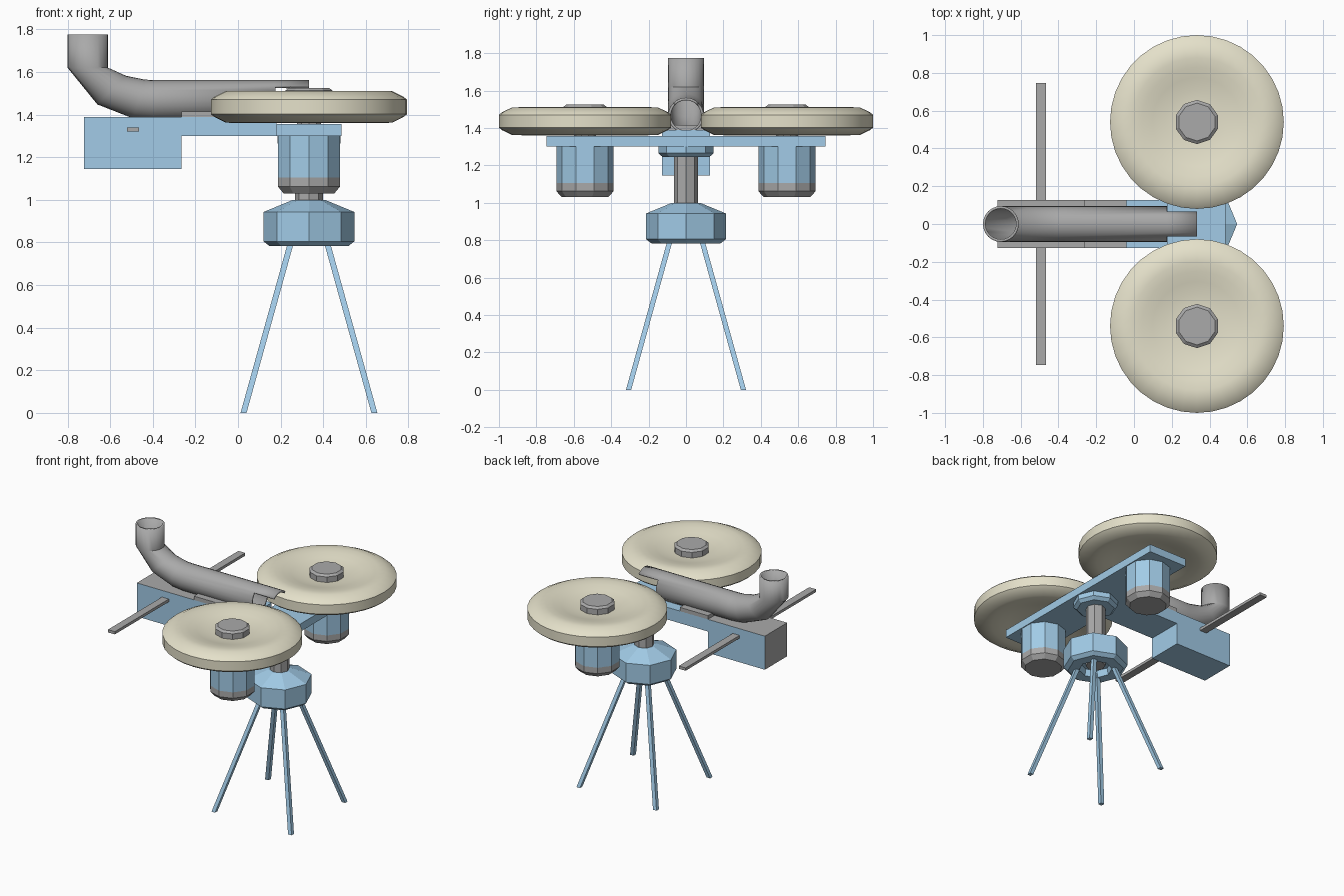
import bpy, bmesh
from math import sin, cos, pi, radians
from mathutils import Vector

if "Cube" in bpy.data.objects:
    bpy.data.objects.remove(bpy.data.objects["Cube"])


def material(name, rgb):
    m = bpy.data.materials.new(name)
    m.diffuse_color = (*rgb, 1)
    m.use_nodes = True
    m.node_tree.nodes["Principled BSDF"].inputs["Base Color"].default_value = m.diffuse_color
    return m


BLUE = material("blue_paint", (0.36, 0.60, 0.80))
TAN = material("tan_rubber", (0.78, 0.75, 0.59))
DARK = material("dark_grey", (0.40, 0.40, 0.40))
CX, WY = 0.333, 0.54  # stand axis in x, wheel offset in y


def finish(name, bm, mats, smooth=None):
    me = bpy.data.meshes.new(name)
    bm.to_mesh(me)
    bm.free()
    for m in mats:
        me.materials.append(m)
    ob = bpy.data.objects.new(name, me)
    bpy.context.collection.objects.link(ob)
    if smooth:
        bpy.ops.object.select_all(action='DESELECT')
        ob.select_set(True)
        bpy.context.view_layer.objects.active = ob
        bpy.ops.object.shade_smooth_by_angle(angle=radians(smooth))
    return ob


def box(name, x, y, z, mat):
    bm = bmesh.new()
    bmesh.ops.create_cube(bm, size=1)
    for v in bm.verts:
        v.co = [(a + b) / 2 + c * (b - a) for (a, b), c in zip((x, y, z), v.co)]
    return finish(name, bm, [mat])


def lathe(name, profile, segs, y, mat, phase=0.0, smooth=None):
    """Revolve (radius, z) points about a vertical axis at (CX, y)."""
    bm = bmesh.new()
    rings = []
    for r, z in profile:
        n = segs if r > 0 else 1
        rings.append([bm.verts.new((CX + r * cos(phase + 2 * pi * i / segs),
                                    y + r * sin(phase + 2 * pi * i / segs), z)) for i in range(n)])
    for a, b in zip(rings, rings[1:]):
        for i in range(segs):
            j = (i + 1) % segs
            quad = [a[i % len(a)], a[j % len(a)], b[j % len(b)], b[i % len(b)]]
            bm.faces.new(list(dict.fromkeys(quad)))
    # merge the flat end fans into single faces
    bmesh.ops.dissolve_limit(bm, angle_limit=0.001, verts=bm.verts[:], edges=bm.edges[:])
    bmesh.ops.recalc_face_normals(bm, faces=bm.faces[:])
    return finish(name, bm, [mat], smooth)


# wheels, hubs and motors on both sides
half = [(0.10, 0.035), (0.17, 0.040), (0.235, 0.055), (0.29, 0.068), (0.34, 0.075),
        (0.39, 0.074), (0.445, 0.047), (0.46, 0.034)]
tyre = [(0, 1.47)] + [(r, 1.436 + h) for r, h in half] \
    + [(r, 1.436 - h) for r, h in reversed(half)] + [(0, 1.40)]
for side, s in (("right", 1), ("left", -1)):
    y = s * WY
    lathe(side + "_wheel", tyre, 36, y, TAN, smooth=40)
    lathe(side + "_hub_cap", [(0, 1.525), (0.10, 1.525), (0.117, 1.512), (0.117, 1.46), (0, 1.46)],
          10, y, DARK, pi / 2)
    lathe(side + "_wheel_shaft", [(0, 1.42), (0.06, 1.42), (0.06, 1.34), (0, 1.34)],
          10, y, DARK, pi / 2)
    lathe(side + "_motor", [(0, 1.31), (0.153, 1.31), (0.153, 1.105), (0, 1.105)],
          10, y, BLUE, pi / 2)
    lathe(side + "_motor_cap", [(0, 1.106), (0.153, 1.106), (0.153, 1.062), (0.125, 1.03), (0, 1.03)],
          10, y, DARK, pi / 2)
    box(side + "_handle", (-0.52, -0.465), sorted((s * 0.12, s * 0.747)), (1.32, 1.34), DARK)

# frame: cross plate, arm, control box with grey lid and end, tube cradle
box("cross_plate", (0.18, 0.485), (-0.745, 0.745), (1.30, 1.356), BLUE)
box("feed_arm", (-0.265, 0.18), (-0.128, 0.128), (1.30, 1.388), BLUE)
control = box("control_box", (-0.722, -0.265), (-0.128, 0.128), (1.145, 1.388), BLUE)
control.data.materials.append(DARK)
for p in control.data.polygons:
    if p.normal.z > 0.5 or p.normal.x < -0.5:
        p.material_index = 1
box("tube_cradle", (-0.265, -0.04), (-0.128, 0.128), (1.387, 1.415), DARK)

# stand: collar, post, leg head
lathe("swivel_collar", [(0, 1.305), (0.148, 1.305), (0.148, 1.265), (0.125, 1.245), (0, 1.245)],
      8, 0, BLUE)
lathe("post", [(0, 1.26), (0.065, 1.26), (0.065, 0.81), (0, 0.81)], 8, 0, DARK)
lathe("leg_head", [(0, 1.0), (0.075, 1.0), (0.213, 0.943), (0.213, 0.805), (0.185, 0.783),
                   (0.11, 0.783), (0.10, 0.83), (0, 0.83)], 8, 0, BLUE)

# four splayed legs
for i, (sx, sy) in enumerate(((1, 1), (1, -1), (-1, 1), (-1, -1))):
    bm = bmesh.new()
    bmesh.ops.create_cube(bm, size=1)
    for v in bm.verts:
        off, z = (0.082, 0.81) if v.co.z > 0 else (0.307, 0.0)
        v.co = (CX + sx * off + v.co.x * 0.028, sy * off + v.co.y * 0.028, z)
    finish(f"leg_{i + 1}", bm, [BLUE])

# bent feed tube with a top guide running on between the wheels
stations = [(-0.705, 1.775, 0), (-0.705, 1.62, 0), (-0.593, 1.515, 45),
            (-0.465, 1.473, 74), (-0.40, 1.467, 90), (0.175, 1.467, 90), (0.333, 1.467, 90)]
N, R = 24, 0.095
bm = bmesh.new()
rings = []
for x, z, tilt in stations:
    u = Vector((cos(radians(tilt)), 0, sin(radians(tilt))))
    rings.append([bm.verts.new(Vector((x, 0, z)) + R * (cos(2 * pi * j / N) * u
                               + sin(2 * pi * j / N) * Vector((0, 1, 0)))) for j in range(N)])
for k, (a, b) in enumerate(zip(rings, rings[1:])):
    for j in (range(-3, 3) if k == len(stations) - 2 else range(N)):
        n = (j + 1) % N
        bm.faces.new((a[j], b[j], b[n], a[n]))
bmesh.ops.delete(bm, geom=[v for v in bm.verts if not v.link_faces], context='VERTS')
tube = finish("feed_tube", bm, [DARK], 35)
wall = tube.modifiers.new("wall", 'SOLIDIFY')
wall.thickness = 0.014
wall.offset = -1
